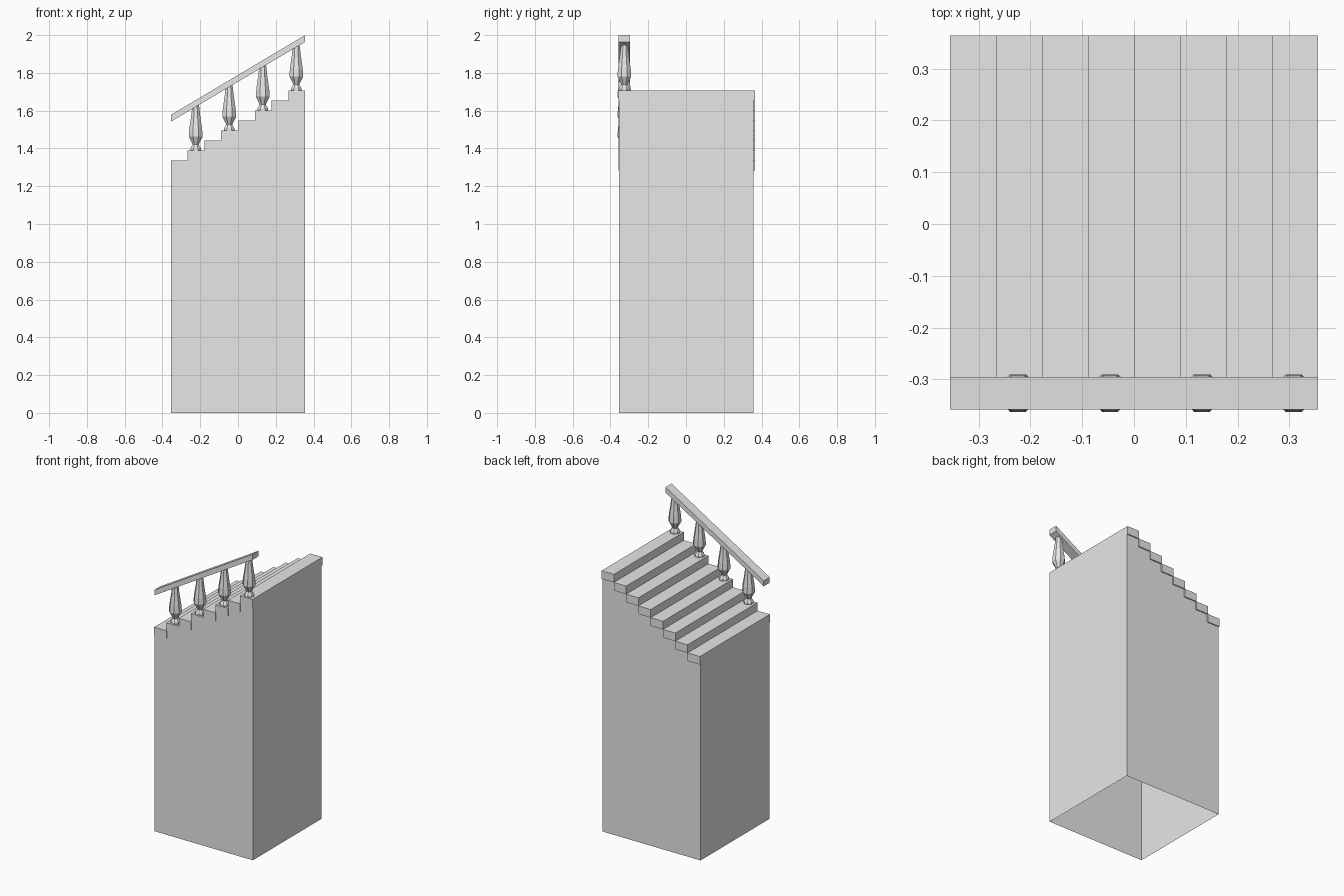
import bpy
import bmesh
import math

default_cube = bpy.data.objects.get("Cube")
if default_cube:
    bpy.data.objects.remove(default_cube, do_unlink=True)

stone = bpy.data.materials.new("light_grey_stone")
stone.use_nodes = True
GREY = (0.8, 0.8, 0.8, 1)
stone.diffuse_color = GREY
stone.node_tree.nodes["Principled BSDF"].inputs["Base Color"].default_value = GREY

STEPS = 8
HALF = 0.355                  # half the length of the flight
RUN = 2 * HALF / STEPS
RISE = 0.053
FIRST_TOP = 1.335             # height of the lowest tread
RAIL_Y = -0.3265


def tread_x(i):
    return -HALF + i * RUN


def tread_top(i):
    return FIRST_TOP + i * RISE


def finish(name, bm):
    mesh = bpy.data.meshes.new(name)
    bm.to_mesh(mesh)
    bm.free()
    mesh.materials.append(stone)
    obj = bpy.data.objects.new(name, mesh)
    bpy.context.collection.objects.link(obj)
    return obj


def extrude_profile(name, profile, y0, y1, open_bottom=False):
    """Extrude an x-z outline from y0 to y1."""
    bm = bmesh.new()
    face = bm.faces.new([bm.verts.new((x, y0, z)) for x, z in profile])
    side = bmesh.ops.extrude_face_region(bm, geom=[face])["geom"]
    moved = [v for v in side if isinstance(v, bmesh.types.BMVert)]
    bmesh.ops.translate(bm, verts=moved, vec=(0, y1 - y0, 0))
    bmesh.ops.recalc_face_normals(bm, faces=bm.faces[:])
    if open_bottom:
        base = [f for f in bm.faces if all(v.co.z < 0.001 for v in f.verts)]
        bmesh.ops.delete(bm, geom=base, context="FACES_ONLY")
    return finish(name, bm)


def lathe(name, profile, sides, location):
    """Revolve a radius-height outline, with flat sides facing the axes."""
    bm = bmesh.new()
    rings = []
    for radius, z in profile:
        corner = radius / math.cos(math.pi / sides)
        angles = [(k + 0.5) * math.tau / sides for k in range(sides)]
        rings.append([bm.verts.new((corner * math.cos(a), corner * math.sin(a), z))
                      for a in angles])
    for low, high in zip(rings, rings[1:]):
        for k in range(sides):
            n = (k + 1) % sides
            bm.faces.new((low[k], low[n], high[n], high[k]))
    bm.faces.new(rings[0][::-1])
    bm.faces.new(rings[-1])
    obj = finish(name, bm)
    obj.location = location
    return obj


# Hollow supporting block with a stepped top
outline = [(HALF, 0), (-HALF, 0)]
for i in range(STEPS):
    under = tread_top(i) - RISE
    outline += [(tread_x(i), under), (tread_x(i + 1), under)]
extrude_profile("stair_block", outline, -0.354, 0.357, open_bottom=True)

# Treads, slightly overhanging the block
for i in range(STEPS):
    x0, x1, top = tread_x(i), tread_x(i + 1), tread_top(i)
    slab = [(x0, top - RISE), (x1, top - RISE), (x1, top), (x0, top)]
    extrude_profile(f"tread_{i + 1}", slab, -0.358, 0.364)

# Turned balusters on every second tread
turning = [(0.028, 0), (0.028, 0.012), (0.016, 0.032), (0.02, 0.042),
           (0.0365, 0.075), (0.034, 0.115), (0.024, 0.185), (0.017, 0.246)]
for i in range(1, STEPS, 2):
    x = tread_x(i) + RUN / 2 - 0.002
    lathe(f"baluster_{i // 2 + 1}", turning, 8, (x, RAIL_Y, tread_top(i)))

# Sloping handrail with upright ends
rail = [(-HALF, 1.542), (HALF, 1.964), (HALF, 2.0), (-HALF, 1.578)]
extrude_profile("handrail", rail, RAIL_Y - 0.031, RAIL_Y + 0.031)
